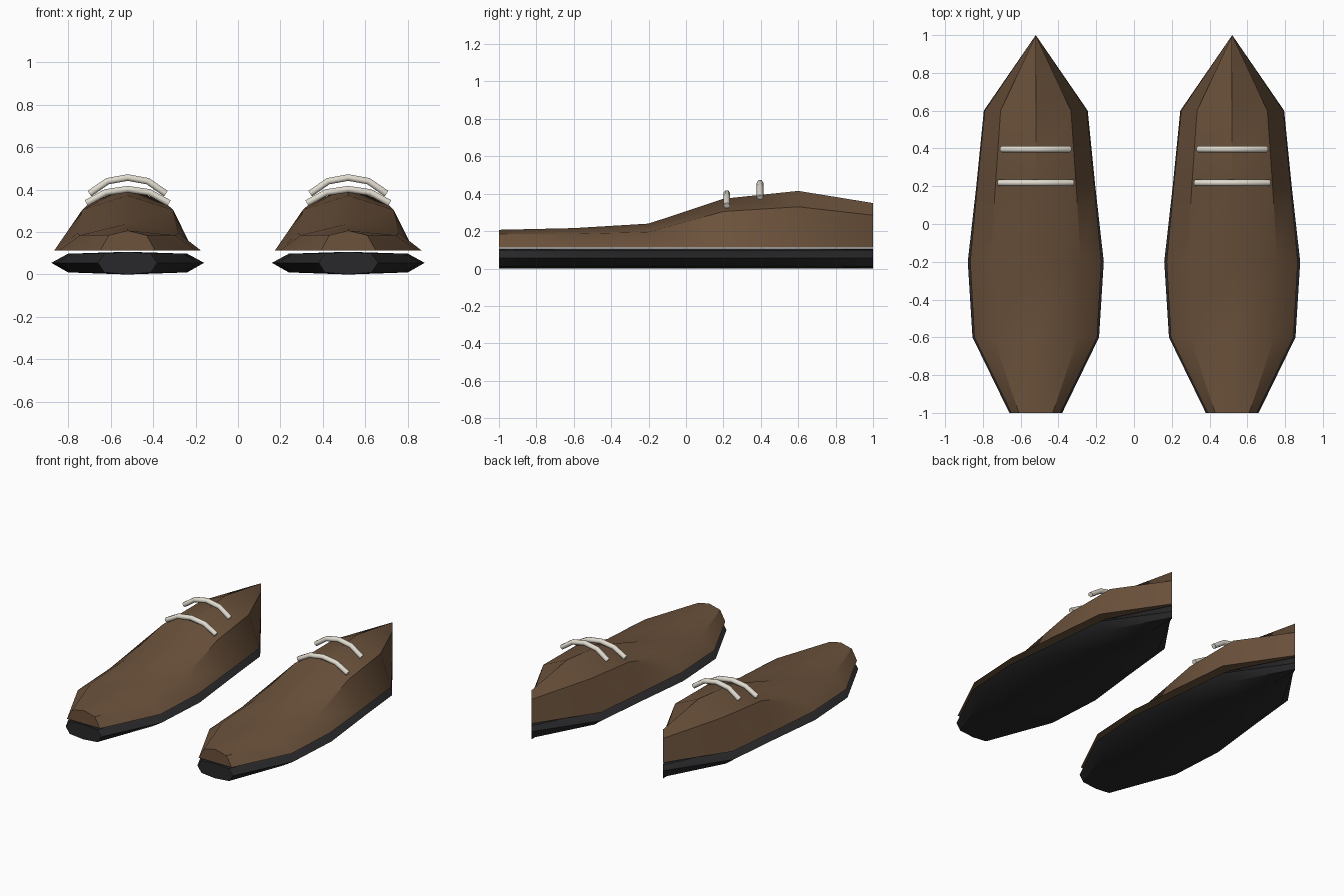
import bpy, bmesh, math

if "Cube" in bpy.data.objects:
    bpy.data.objects.remove(bpy.data.objects["Cube"])


def material(name, rgb):
    m = bpy.data.materials.new(name)
    m.diffuse_color = (*rgb, 1)
    m.use_nodes = True
    m.node_tree.nodes["Principled BSDF"].inputs["Base Color"].default_value = m.diffuse_color
    return m


BROWN = material("brown_leather", (0.15, 0.085, 0.045))
BLACK = material("black_rubber", (0.022, 0.022, 0.024))
CREAM = material("cream_lace", (0.75, 0.71, 0.62))


def loft(name, rings, cx, mat):
    """Skin equal-length rings; the last ring is pinched to a vertical edge."""
    bm = bmesh.new()
    loops = [[bm.verts.new((x + cx, y, z)) for x, y, z in r] for r in rings]
    n = len(loops[0])
    for a, b in zip(loops, loops[1:]):
        for i in range(n):
            j = (i + 1) % n
            bm.faces.new((a[i], a[j], b[j], b[i]))
    bm.faces.new(loops[0])
    bmesh.ops.remove_doubles(bm, verts=bm.verts, dist=1e-5)
    bmesh.ops.recalc_face_normals(bm, faces=bm.faces)
    me = bpy.data.meshes.new(name)
    bm.to_mesh(me)
    bm.free()
    ob = bpy.data.objects.new(name, me)
    bpy.context.collection.objects.link(ob)
    me.materials.append(mat)
    bpy.ops.object.select_all(action='DESELECT')
    ob.select_set(True)
    bpy.context.view_layer.objects.active = ob
    bpy.ops.object.shade_smooth_by_angle(angle=math.radians(35))


def lace(name, cx, y, half, z_end, z_top):
    cu = bpy.data.curves.new(name, 'CURVE')
    cu.dimensions = '3D'
    cu.bevel_depth = 0.018
    cu.bevel_resolution = 1
    cu.use_fill_caps = True
    sp = cu.splines.new('POLY')
    sp.points.add(4)
    for p, (f, g) in zip(sp.points, [(-1, 0), (-.53, .77), (0, 1), (.53, .77), (1, 0)]):
        p.co = (cx + f * half, y, z_end + g * (z_top - z_end), 1)
    cu.materials.append(CREAM)
    bpy.context.collection.objects.link(bpy.data.objects.new(name, cu))


# y, sole half width, upper half width, shoulder height, ridge height
STATIONS = [(-1, .14, .13, .185, .207), (-.6, .335, .325, .185, .216),
            (-.2, .36, .347, .195, .24), (.2, .315, .31, .305, .373),
            (.6, .275, .27, .33, .415), (1, 0, 0, .285, .35)]

for side, cx in (("left", -.52), ("right", .52)):
    # sole: flattened octagon section
    loft(side + "_sole",
         [[(-w, y, .055), (-.78 * w, y, .098), (0, y, .107), (.78 * w, y, .098),
           (w, y, .055), (.78 * w, y, .01), (0, y, 0), (-.78 * w, y, .01)]
          for y, w, _, _, _ in STATIONS], cx, BLACK)
    # leather upper: flat base, shoulder and central ridge
    loft(side + "_upper",
         [[(-w, y, .112), (-.69 * w, y, s), (0, y, t), (.69 * w, y, s),
           (w, y, .112), (0, y, .112)]
          for y, _, w, s, t in STATIONS], cx, BROWN)
    # laces
    lace(side + "_front_lace", cx, .218, .195, .336, .402)
    lace(side + "_back_lace", cx, .396, .18, .381, .457)
